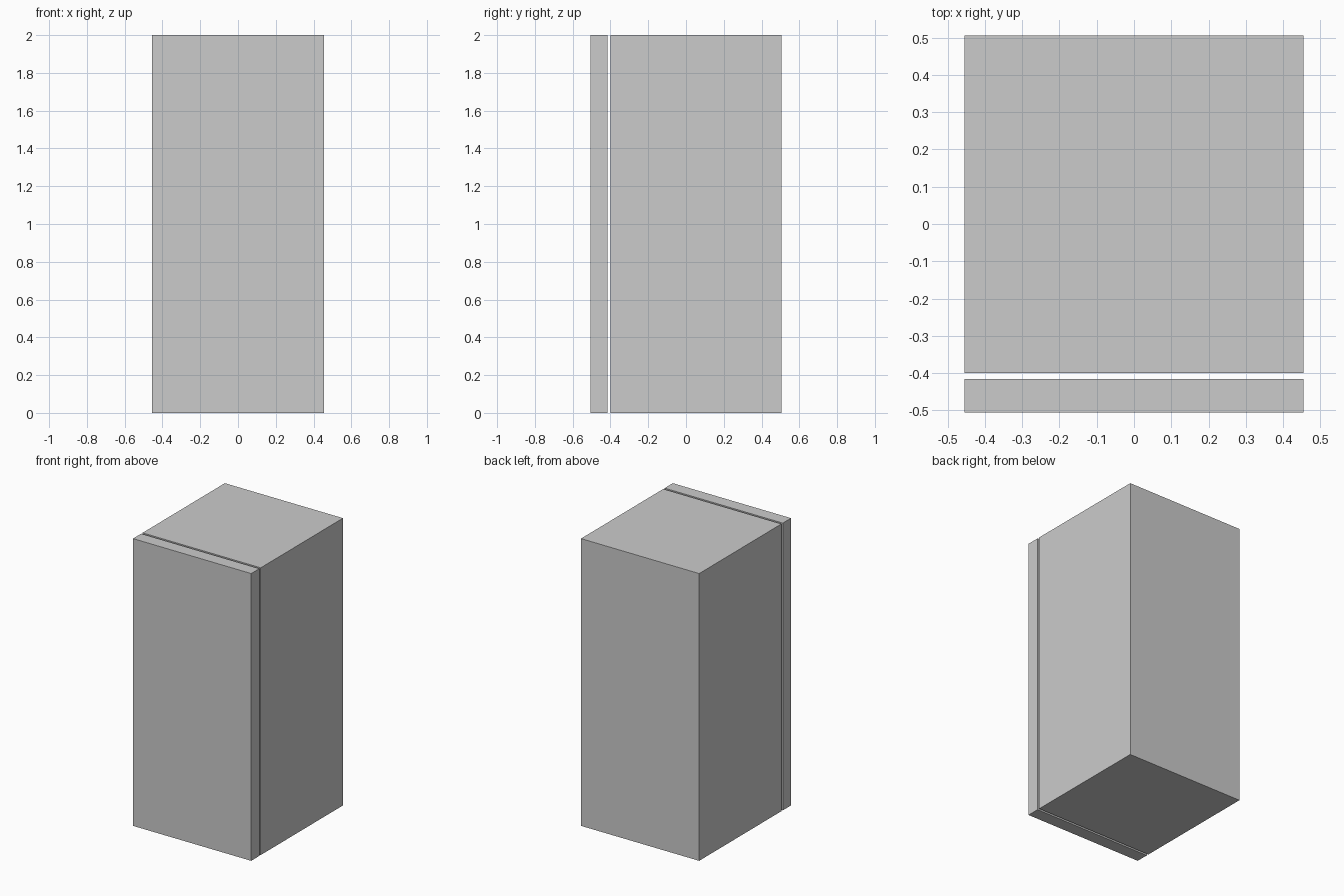
import bpy

if "Cube" in bpy.data.objects:
    bpy.data.objects.remove(bpy.data.objects["Cube"])

WIDTH, HEIGHT = 0.91, 2.0


def box(name, y0, y1):
    """Full-width, full-height block spanning y0..y1."""
    bpy.ops.mesh.primitive_cube_add(size=1, location=(0, (y0 + y1) / 2, HEIGHT / 2))
    ob = bpy.context.object
    ob.name = name
    ob.scale = (WIDTH, y1 - y0, HEIGHT)
    bpy.ops.object.transform_apply(location=False, rotation=False, scale=True)
    return ob


# Main cabinet body
box("cabinet_body", -0.40, 0.505)

# Front door slab, separated by a thin open gap
box("front_door", -0.505, -0.415)
